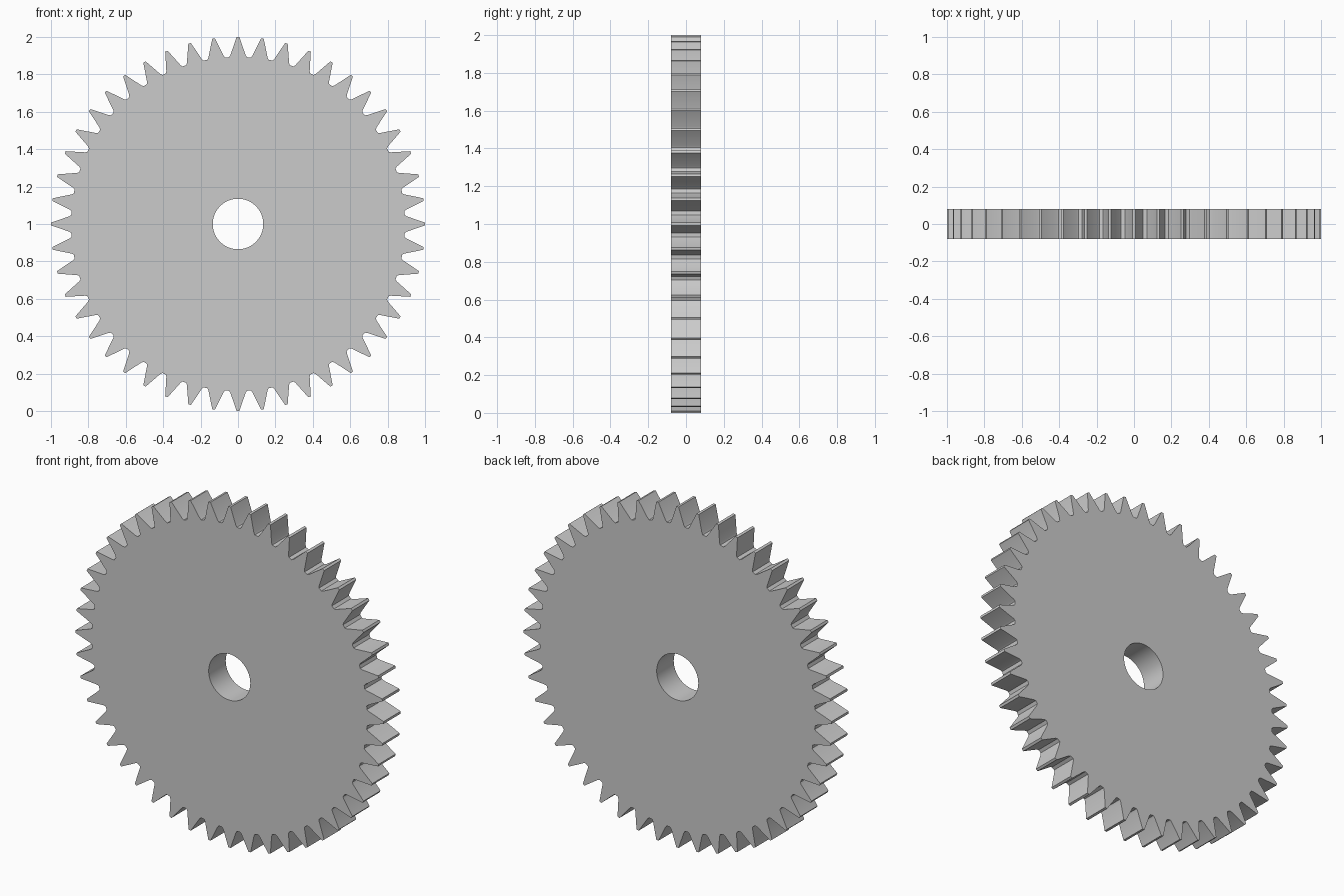
import bpy, bmesh
from math import pi, cos, sin, radians

if "Cube" in bpy.data.objects:
    bpy.data.objects.remove(bpy.data.objects["Cube"])

TEETH, HALF_T, BORE_R = 48, 0.079, 0.135
PITCH = 2 * pi / TEETH

# One tooth outline: (radius, sideways offset, fraction of pitch)
TOOTH = [(1.0, -0.007, 0), (1.0, 0.007, 0),
         (0.903, -0.018, 0.5), (0.893, -0.010, 0.5),
         (0.893, 0.010, 0.5), (0.903, 0.018, 0.5)]


def point(r, t, a, y):
    # t runs clockwise seen from the front, as does the angle
    return (r * sin(a) + t * cos(a), y, 1 + r * cos(a) - t * sin(a))


outline = [(r, t, (i + f) * PITCH) for i in range(TEETH) for r, t, f in TOOTH]
bore = [(BORE_R, 0, 2 * pi * i / 64) for i in range(64)]

bm = bmesh.new()
front_edges, back_edges = [], []
for loop in (outline, bore):
    n = len(loop)
    front = [bm.verts.new(point(*p, -HALF_T)) for p in loop]
    back = [bm.verts.new(point(*p, HALF_T)) for p in loop]
    # Rim and bore walls
    for i in range(n):
        j = (i + 1) % n
        f = bm.faces.new((front[i], front[j], back[j], back[i]))
        f.smooth = loop is bore
    front_edges += [bm.edges.get((front[i], front[(i + 1) % n])) for i in range(n)]
    back_edges += [bm.edges.get((back[i], back[(i + 1) % n])) for i in range(n)]

# Flat faces with the bore left open
for edges, d in ((front_edges, -1), (back_edges, 1)):
    bmesh.ops.triangle_fill(bm, edges=edges, use_beauty=True, normal=(0, d, 0))
bmesh.ops.recalc_face_normals(bm, faces=bm.faces[:])

mesh = bpy.data.meshes.new("gear_wheel")
bm.to_mesh(mesh)
bm.free()
gear = bpy.data.objects.new("gear_wheel", mesh)
bpy.context.collection.objects.link(gear)

# Keep the rims of the bore sharp
bpy.context.view_layer.objects.active = gear
gear.select_set(True)
bpy.ops.object.shade_smooth_by_angle(angle=radians(20))
